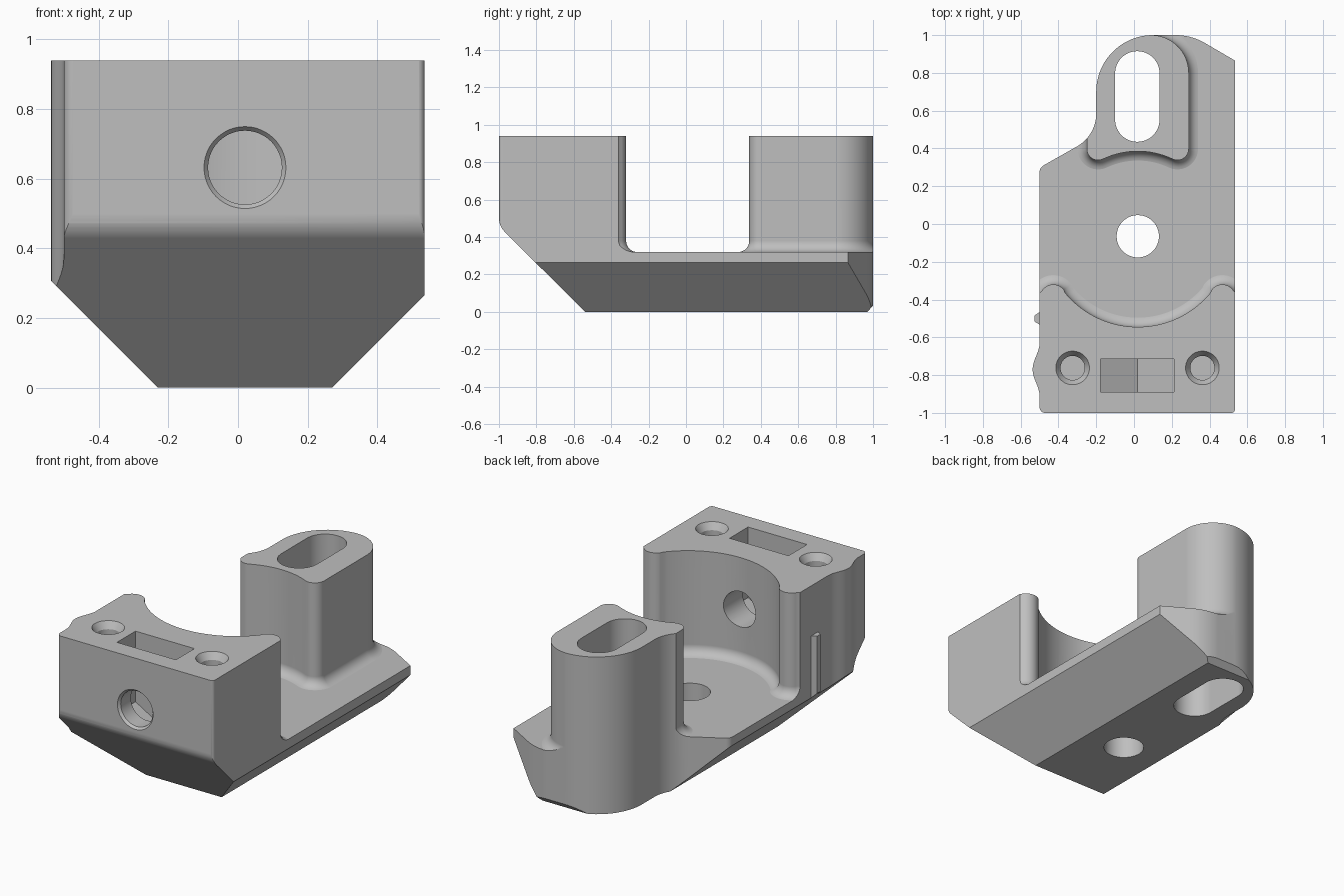
import bpy, bmesh
from math import sin, cos, pi, radians
from mathutils import Vector

if "Cube" in bpy.data.objects:
    bpy.data.objects.remove(bpy.data.objects["Cube"])

gray = bpy.data.materials.new("light_gray")
gray.use_nodes = True
gray.diffuse_color = (0.52, 0.52, 0.52, 1)
gray.node_tree.nodes["Principled BSDF"].inputs["Base Color"].default_value = (0.52, 0.52, 0.52, 1)

CX, CY = 0.02, -0.045      # centre of the round seat between block and post
FLOOR, TOP = 0.32, 0.94


def arc(x, y, r, a0, a1, n=12):
    return [(x + r * cos(radians(a0 + (a1 - a0) * i / n)),
             y + r * sin(radians(a0 + (a1 - a0) * i / n))) for i in range(n + 1)]


def circle(x, y, r):
    return arc(x, y, r, 0, 360, 48)[:-1]


def offset(pts, d):
    """Move a counter-clockwise outline outward by d."""
    out = []
    for i, p in enumerate(pts):
        a, b, c = Vector(pts[i - 1]), Vector(p), Vector(pts[(i + 1) % len(pts)])
        e, f = (b - a).normalized(), (c - b).normalized()
        n1, n2 = Vector((e.y, -e.x)), Vector((f.y, -f.x))
        m = (n1 + n2).normalized()
        out.append(b + m * d / max(m.dot(n1), 0.5))
    return out


def loft(name, pts, levels, axis="z"):
    """Stack an outline at (offset, height) levels along an axis."""
    place = {"z": lambda u, v, h: (u, v, h),
             "y": lambda u, v, h: (u, h, v),
             "x": lambda u, v, h: (h, u, v)}[axis]
    bm = bmesh.new()
    rings = [[bm.verts.new(place(p[0], p[1], h)) for p in offset(pts, d)] for d, h in levels]
    n = len(pts)
    for lo, hi in zip(rings, rings[1:]):
        for i in range(n):
            j = (i + 1) % n
            bm.faces.new((lo[i], lo[j], hi[j], hi[i]))
    bm.faces.new(rings[0][::-1])
    bm.faces.new(rings[-1])
    bmesh.ops.recalc_face_normals(bm, faces=bm.faces)
    me = bpy.data.meshes.new(name)
    bm.to_mesh(me)
    bm.free()
    me.materials.append(gray)
    ob = bpy.data.objects.new(name, me)
    bpy.context.collection.objects.link(ob)
    return ob


def combine(ob, other, operation):
    mod = ob.modifiers.new("combine", "BOOLEAN")
    mod.object, mod.operation, mod.solver = other, operation, "EXACT"
    bpy.context.view_layer.objects.active = ob
    bpy.ops.object.modifier_apply(modifier=mod.name)
    bpy.data.objects.remove(other)


# Overall plan outline
bump = [(-0.5 - 0.037 * sin(pi * i / 14) ** 2, -0.63 - 0.28 * i / 14) for i in range(15)]
outline = (arc(-0.47, -0.97, 0.03, 180, 270, 6)
           + arc(0.515, -0.98, 0.02, 270, 360, 6)
           + [(0.535, 0.865)]
           + arc(0.22, 0.69, 0.31, 58, 90)
           + arc(0.1, 0.7, 0.3, 90, 180, 24)
           + arc(-0.4, 0.585, 0.2, 0, -60)
           + arc(-0.46, 0.275, 0.04, 120, 180, 6)
           + bump)

# Wall profile with a rounded foot that flows into the floor
R = 0.06
wall = [(R, 0.1)] + [(R * (1 - sin(t)), FLOOR + R * (1 - cos(t)))
                     for t in [pi / 2 * i / 8 for i in range(9)]] + [(0, TOP)]

# Front block with a round concave back and two rounded tips
TIP = 0.4475
block_plan = ([(-0.7, -1.2), (0.7, -1.2), (0.7, -0.5)]
              + arc(CX + TIP, -0.39, 0.07, 30, 142)
              + arc(CX, CY, 0.5, -40, -140, 40)
              + arc(CX - TIP, -0.39, 0.07, 38, 150)
              + [(-0.7, -0.5)])

# Rear post with a shallow concave front
post_plan = (arc(CX - 0.21, 0.398, 0.06, 180, 295)
             + arc(CX, CY, 0.43, 113, 67, 20)
             + arc(CX + 0.21, 0.398, 0.06, 245, 360)
             + arc(0.09, 0.8, 0.2, 0, 90, 16)
             + [(0.09, 1.15), (-0.25, 1.15)])

bracket = loft("bracket_body", [(-0.8, -1.3), (0.8, -1.3), (0.8, 1.3), (-0.8, 1.3)],
               [(0, -0.1), (0, FLOOR + 0.001)])
combine(bracket, loft("block", block_plan, wall), "UNION")
combine(bracket, loft("post", post_plan, wall), "UNION")
combine(bracket, loft("outline", outline, [(0, -0.2), (0, 1.2)]), "INTERSECT")

# Small locating rib on the side
rib = [(-0.49, -0.54), (-0.49, -0.46), (-0.528, -0.485), (-0.528, -0.515)]
combine(bracket, loft("rib", rib[::-1], [(0, 0.2), (0, 0.64)]), "UNION")

# Sloped undersides: across, then along with a rounded front edge
across = [(-0.23, 0), (0.27, 0), (0.7, 0.43), (0.7, 1.2), (-0.7, 1.2), (-0.7, 0.47)]
combine(bracket, loft("side_slopes", across, [(0, -1.4), (0, 1.4)], "y"), "INTERSECT")
along = (arc(-0.8995, 0.5, 0.1, 180, 225, 8)
         + [(-0.54, 0), (0.97, 0), (1.01, 0.045), (1.01, 1.2), (-0.9995, 1.2)])
combine(bracket, loft("front_slope", along, [(0, -0.9), (0, 0.9)], "x"), "INTERSECT")

# Through holes in the base and post
combine(bracket, loft("base_hole", circle(CX, -0.065, 0.112), [(0, -0.3), (0, 0.6)]), "DIFFERENCE")
slot = arc(0.0175, 0.5525, 0.1175, 180, 360, 24) + arc(0.0175, 0.7975, 0.1175, 0, 180, 24)
combine(bracket, loft("post_slot", slot, [(0, -0.3), (0, 1.3)]), "DIFFERENCE")

# Cross hole with a small lead-in, and the pointed nut pocket above it
combine(bracket, loft("cross_hole", circle(CX, 0.632, 0.106),
                      [(0.02, -1.01), (0, -0.985), (0, -0.3)], "y"), "DIFFERENCE")
pocket = [(0.0175, 0.405), (0.2125, 0.518), (0.2125, 1.1), (-0.1775, 1.1), (-0.1775, 0.518)]
combine(bracket, loft("nut_pocket", pocket, [(0, -0.89), (0, -0.715)], "y"), "DIFFERENCE")

# Countersunk blind screw holes
for x in (-0.325, 0.362):
    combine(bracket, loft("screw_hole", circle(x, -0.762, 0.064),
                          [(0, 0.55), (0, TOP - 0.04), (0.05, TOP + 0.04)]), "DIFFERENCE")

# Shading
bpy.ops.object.select_all(action="DESELECT")
bracket.select_set(True)
bpy.context.view_layer.objects.active = bracket
bpy.ops.object.shade_smooth_by_angle(angle=radians(28))
normals = bracket.modifiers.new("weighted_normals", "WEIGHTED_NORMAL")
normals.keep_sharp = True
